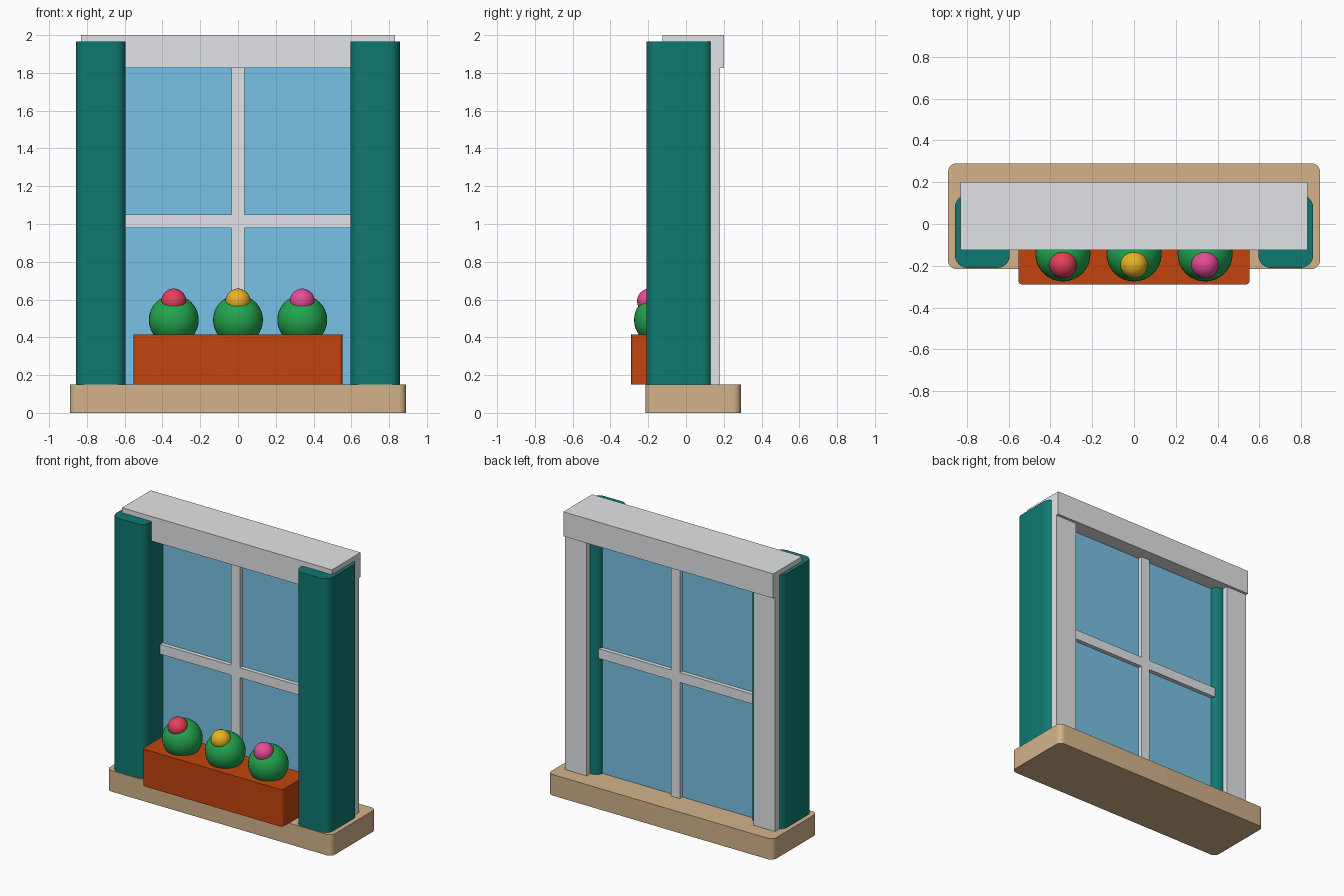
import bpy
import bmesh
import math

cube = bpy.data.objects.get("Cube")
if cube:
    bpy.data.objects.remove(cube, do_unlink=True)


def material(name, rgb):
    """Flat material from display RGB values, stored as linear."""
    lin = []
    for c in rgb:
        c /= 255
        lin.append(c / 12.92 if c <= 0.04045 else ((c + 0.055) / 1.055) ** 2.4)
    colour = (*lin, 1)
    mat = bpy.data.materials.new(name)
    mat.use_nodes = True
    mat.diffuse_color = colour
    mat.node_tree.nodes["Principled BSDF"].inputs["Base Color"].default_value = colour
    return mat


GREY = material("light grey frame", (226, 228, 231))
TAN = material("tan sill", (211, 179, 139))
TEAL = material("teal shutter", (15, 121, 113))
RUST = material("rust planter", (194, 68, 14))
BLUE = material("blue glass", (120, 194, 230))
GREEN = material("leaf green", (34, 165, 78))
RED = material("red bloom", (244, 66, 96))
YELLOW = material("yellow bloom", (245, 190, 38))
PINK = material("pink bloom", (236, 76, 155))


def add_object(name, bm, mat):
    mesh = bpy.data.meshes.new(name)
    bm.to_mesh(mesh)
    bm.free()
    mesh.materials.append(mat)
    obj = bpy.data.objects.new(name, mesh)
    bpy.context.collection.objects.link(obj)
    return obj


def smooth(obj):
    bpy.ops.object.select_all(action="DESELECT")
    obj.select_set(True)
    bpy.context.view_layer.objects.active = obj
    bpy.ops.object.shade_smooth_by_angle(angle=math.radians(35))


def box(name, x, y, z, mat, radius=0):
    """Box from (min, max) ranges, with optional rounded upright edges."""
    bm = bmesh.new()
    bmesh.ops.create_cube(bm, size=1)
    for v in bm.verts:
        for axis, (low, high) in enumerate((x, y, z)):
            v.co[axis] = low if v.co[axis] < 0 else high
    if radius:
        upright = [e for e in bm.edges
                   if abs(e.verts[0].co.z - e.verts[1].co.z) > 0.01]
        bmesh.ops.bevel(bm, geom=upright, offset=radius, offset_type="OFFSET",
                        segments=8, profile=0.5, affect="EDGES")
    obj = add_object(name, bm, mat)
    if radius:
        smooth(obj)
    return obj


def ball(name, centre, radius, mat):
    bm = bmesh.new()
    bmesh.ops.create_uvsphere(bm, u_segments=32, v_segments=20, radius=radius)
    bmesh.ops.translate(bm, verts=bm.verts, vec=centre)
    smooth(add_object(name, bm, mat))


# Sill and lintel
SILL_TOP, LINTEL_BASE = 0.15, 1.825
opening = (SILL_TOP, LINTEL_BASE)
box("sill", (-0.89, 0.89), (-0.215, 0.29), (0, SILL_TOP), TAN, 0.04)
box("lintel", (-0.83, 0.83), (-0.125, 0.2), (LINTEL_BASE, 2), GREY)

# Glass and crossing bars
box("glass", (-0.62, 0.62), (0, 0.09), opening, BLUE)
box("upright_bar", (-0.035, 0.035), (-0.03, 0.12), opening, GREY)
box("cross_bar", (-0.62, 0.62), (-0.029, 0.119), (0.98, 1.05), GREY)

# Side posts and rounded shutters
for side, s in (("left", 1), ("right", -1)):
    box(side + "_post", sorted((s * 0.66, s * 0.83)), (0.08, 0.18), opening, GREY)
    box(side + "_shutter", sorted((s * 0.595, s * 0.857)), (-0.21, 0.14),
        (SILL_TOP, 1.965), TEAL, 0.06)

# Planter with three flowering bushes
box("planter", (-0.553, 0.553), (-0.29, 0.005), (SILL_TOP, 0.415), RUST, 0.02)
for name, x, mat in (("right", -0.34, RED), ("middle", 0, YELLOW), ("left", 0.34, PINK)):
    ball(name + "_bush", (x, -0.143, 0.492), 0.132, GREEN)
    ball(name + "_bloom", (x, -0.193, 0.592), 0.066, mat)
